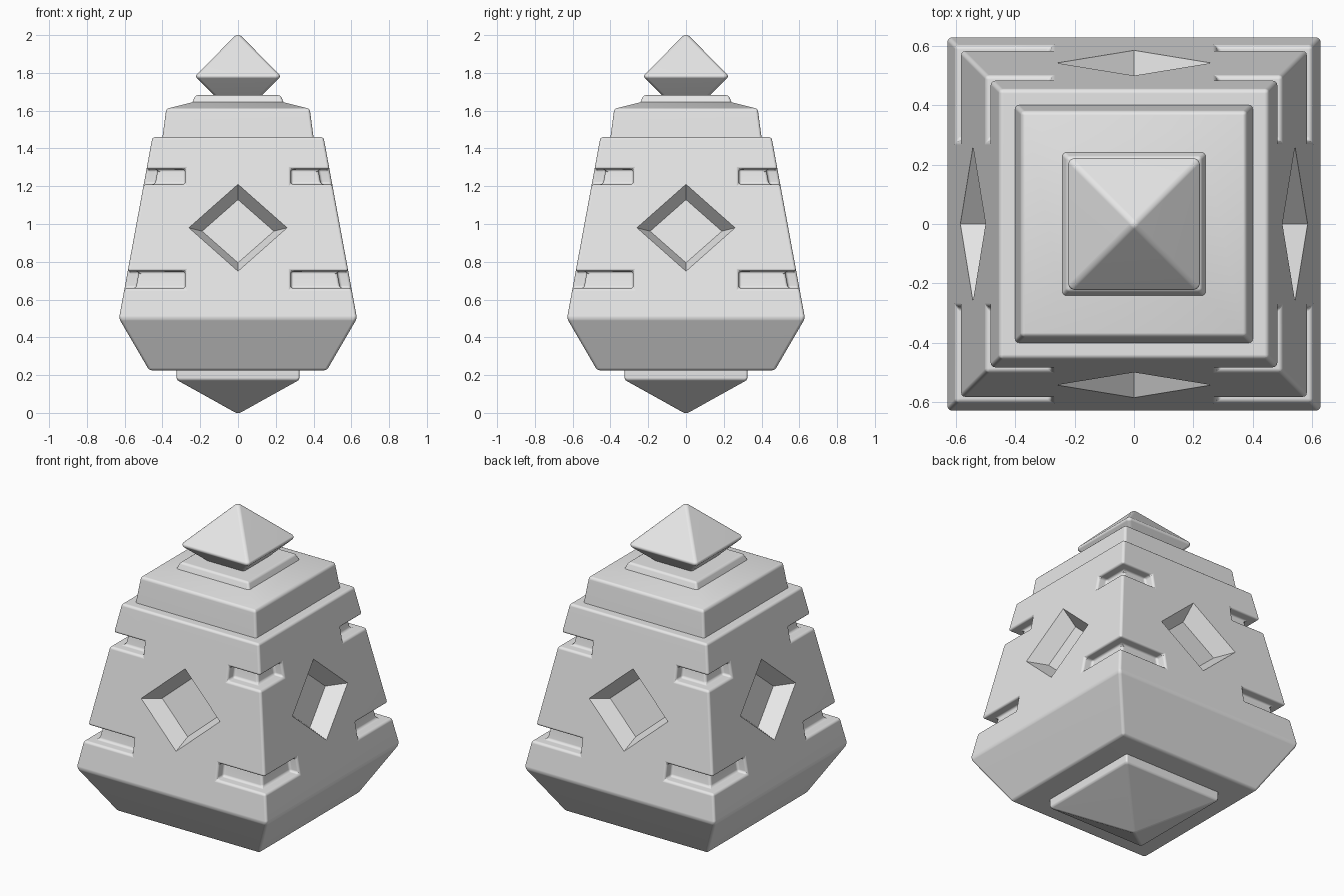
import bpy, bmesh, math
from mathutils import Vector, Matrix

if "Cube" in bpy.data.objects:
    bpy.data.objects.remove(bpy.data.objects["Cube"])

stone = bpy.data.materials.new("plain_grey")
stone.diffuse_color = (0.8, 0.8, 0.8, 1)
stone.use_nodes = True
stone.node_tree.nodes["Principled BSDF"].inputs["Base Color"].default_value = stone.diffuse_color


def loft(name, rings):
    """Closed solid through rings of equal point count; a one-point ring is a tip."""
    bm = bmesh.new()
    loops = [[bm.verts.new(p) for p in r] for r in rings]
    for a, b in zip(loops, loops[1:]):
        n = max(len(a), len(b))
        for i in range(n):
            j = (i + 1) % n
            if len(a) == 1:
                bm.faces.new((a[0], b[j], b[i]))
            elif len(b) == 1:
                bm.faces.new((a[i], a[j], b[0]))
            else:
                bm.faces.new((a[i], a[j], b[j], b[i]))
    for end in (loops[0], loops[-1]):
        if len(end) > 2:
            bm.faces.new(end)
    bmesh.ops.recalc_face_normals(bm, faces=bm.faces)
    me = bpy.data.meshes.new(name)
    bm.to_mesh(me)
    bm.free()
    me.materials.append(stone)
    ob = bpy.data.objects.new(name, me)
    bpy.context.collection.objects.link(ob)
    return ob


def square_ring(h, z):
    if h == 0:
        return [(0, 0, z)]
    return [(-h, -h, z), (h, -h, z), (h, h, z), (-h, h, z)]


def square_tower(name, profile):
    return loft(name, [square_ring(h, z) for h, z in profile])


def bevel(ob, width):
    m = ob.modifiers.new("soft_edges", 'BEVEL')
    m.width, m.segments = width, 3
    m.limit_method, m.angle_limit = 'ANGLE', math.radians(25)


def cut(ob, cutter):
    cutter.hide_render = True
    m = ob.modifiers.new("cut", 'BOOLEAN')
    m.operation, m.object, m.solver = 'DIFFERENCE', cutter, 'EXACT'


def finish(ob):
    """Bake modifiers, smooth shade with sharp edges kept."""
    dg = bpy.context.evaluated_depsgraph_get()
    me = bpy.data.meshes.new_from_object(ob.evaluated_get(dg))
    ob.modifiers.clear()
    ob.data = me
    bpy.ops.object.select_all(action='DESELECT')
    ob.select_set(True)
    bpy.context.view_layer.objects.active = ob
    bpy.ops.object.shade_smooth_by_angle(angle=math.radians(35))
    w = ob.modifiers.new("flat_faces", 'WEIGHTED_NORMAL')
    w.keep_sharp = True


# Body: wide belly, tapering up
SLOPE = (0.63 - 0.453) / (1.46 - 0.5)


def body_half(z):
    return 0.63 - SLOPE * (z - 0.5)


body = square_tower("body", [(0.47, 0.225), (0.63, 0.5), (body_half(1.46), 1.46)])
cutters = []

# Corner notches, two rows
for z0, z1 in ((0.66, 0.75), (1.21, 1.29)):
    for k in range(4):
        rot = Matrix.Rotation(k * math.pi / 2, 3, 'Z')
        rings = []
        for z in (z0, z1):
            c, e = body_half(z) - 0.06, 0.28
            pts = [(e, c), (c, c), (c, e), (1, e), (1, 1), (e, 1)]
            rings.append([rot @ Vector((x, y, z)) for x, y in pts])
        cutters.append(loft("notch_cutter", rings))
        cut(body, cutters[-1])
bevel(body, 0.014)

# Diamond recesses, one per side, square to the sloping face
a = math.atan(SLOPE)
up = Vector((0, math.sin(a), math.cos(a)))
out = Vector((0, -math.cos(a), math.sin(a)))
centre = Vector((0, -body_half(0.98), 0.98))
for k in range(4):
    rot = Matrix.Rotation(k * math.pi / 2, 3, 'Z')
    rings = []
    for d, w, h in ((0.05, 0.295, 0.266), (-0.1, 0.19, 0.17)):
        c = centre + out * d
        x = Vector((w, 0, 0))
        rings.append([rot @ p for p in (c + x, c + up * h, c - x, c - up * h)])
    cutters.append(loft("diamond_cutter", rings))
    cut(body, cutters[-1])

# Shoulder, collar, top gem and bottom point
shoulder = square_tower("shoulder", [(0.405, 1.42), (0.38, 1.61), (0.24, 1.645), (0.2, 1.645)])
collar = square_tower("collar", [(0.256, 1.61), (0.225, 1.682)])
gem = square_tower("top_gem", [(0.115, 1.67), (0.228, 1.782), (0, 2.012)])
point = square_tower("bottom_point", [(0.325, 0.26), (0.325, 0.175), (0, -0.006)])
for ob, w in ((shoulder, 0.014), (collar, 0.012), (gem, 0.014), (point, 0.01)):
    bevel(ob, w)

for ob in (body, shoulder, collar, gem, point):
    finish(ob)
for c in cutters:
    bpy.data.objects.remove(c)
